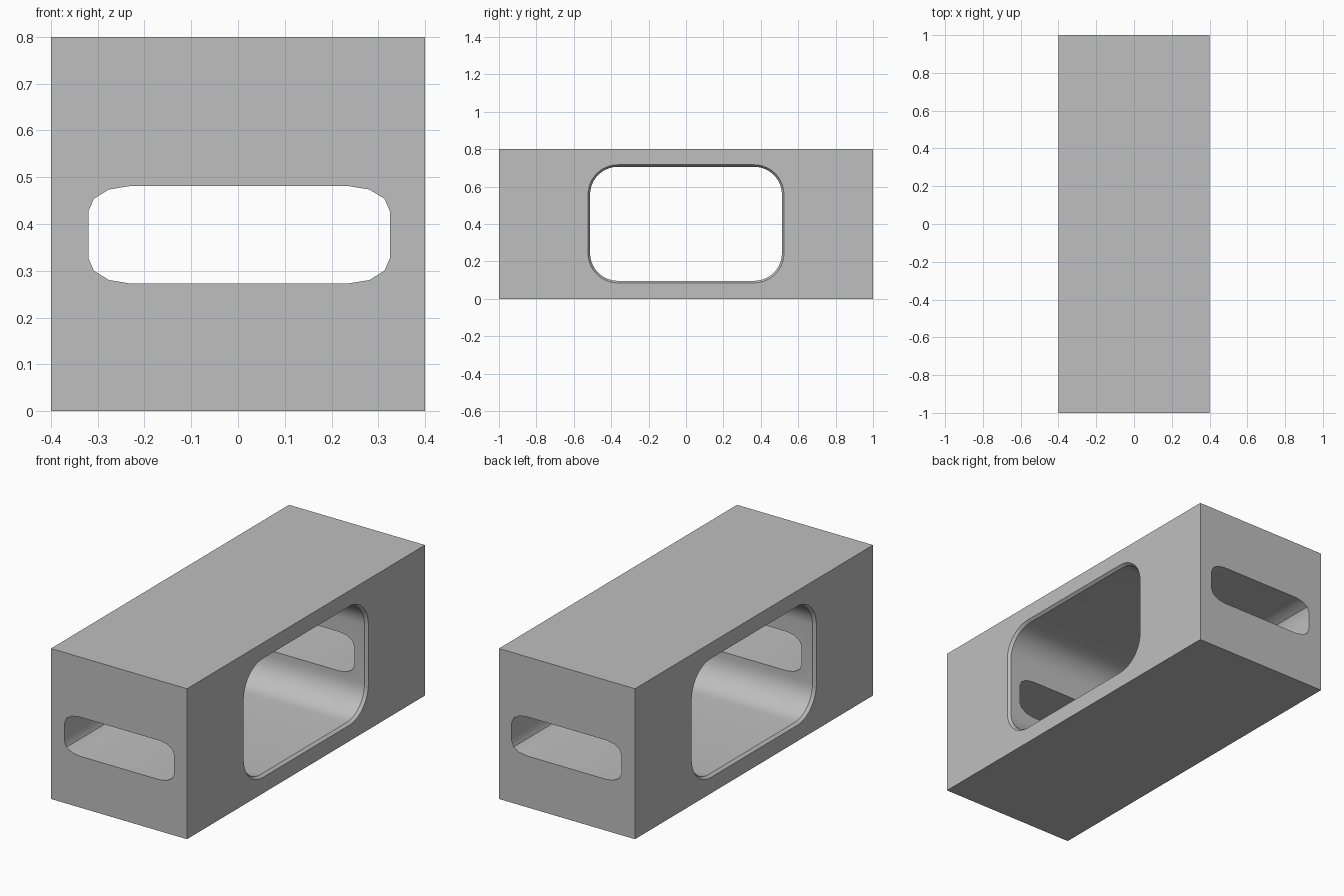
import bpy
import bmesh
import math

default_cube = bpy.data.objects.get("Cube")
if default_cube:
    bpy.data.objects.remove(default_cube, do_unlink=True)

grey = bpy.data.materials.new("plain_grey")
grey.use_nodes = True
colour = (0.52, 0.52, 0.52, 1)
grey.diffuse_color = colour
grey.node_tree.nodes["Principled BSDF"].inputs["Base Color"].default_value = colour


def rounded_rect(half_w, half_h, rx, rz, steps):
    """Points of a rectangle with elliptical corners, counter-clockwise."""
    points = []
    for quarter, (sx, sz) in enumerate([(1, 1), (-1, 1), (-1, -1), (1, -1)]):
        for i in range(steps + 1):
            a = (quarter + i / steps) * math.pi / 2
            points.append((sx * (half_w - rx) + rx * math.cos(a),
                           sz * (half_h - rz) + rz * math.sin(a)))
    return points


def loft(name, loops):
    """Closed solid through a series of matching loops."""
    bm = bmesh.new()
    rings = [[bm.verts.new(p) for p in loop] for loop in loops]
    for a, b in zip(rings, rings[1:]):
        for i in range(len(a)):
            j = (i + 1) % len(a)
            bm.faces.new((a[i], a[j], b[j], b[i]))
    bm.faces.new(rings[0])
    bm.faces.new(rings[-1])
    bmesh.ops.recalc_face_normals(bm, faces=bm.faces)
    mesh = bpy.data.meshes.new(name)
    bm.to_mesh(mesh)
    bm.free()
    mesh.materials.append(grey)
    obj = bpy.data.objects.new(name, mesh)
    bpy.context.collection.objects.link(obj)
    return obj


# Main block
bpy.ops.mesh.primitive_cube_add(size=1, location=(0, 0, 0.4))
block = bpy.context.object
block.name = "hollow_block"
block.scale = (0.8, 2, 0.8)
bpy.ops.object.transform_apply(location=True, scale=True)
block.data.materials.append(grey)

# Side opening, flared at both mouths to leave a narrow bevel
bevel_w, bevel_d = 0.011, 0.015
loops = []
for x, grow in [(-0.4 - bevel_d, bevel_w), (-0.4 + bevel_d, -bevel_w),
                (0.4 - bevel_d, -bevel_w), (0.4 + bevel_d, bevel_w)]:
    outline = rounded_rect(0.524 + grow, 0.316 + grow, 0.16 + grow, 0.16 + grow, 10)
    loops.append([(x, y, z + 0.401) for y, z in outline])
opening = loft("side_opening_cutter", loops)

# Long slot running from front to back
outline = rounded_rect(0.3225, 0.104, 0.088, 0.054, 3)
slot = loft("end_slot_cutter",
            [[(x + 0.0025, y, z + 0.377) for x, z in outline] for y in (-1.1, 1.1)])

# Cut the openings and shade the rounded corners
bpy.ops.object.select_all(action='DESELECT')
block.select_set(True)
bpy.context.view_layer.objects.active = block
for cutter in (opening, slot):
    cutter.hide_render = True
    cut = block.modifiers.new(cutter.name, 'BOOLEAN')
    cut.operation = 'DIFFERENCE'
    cut.solver = 'EXACT'
    cut.object = cutter
    bpy.ops.object.modifier_apply(modifier=cut.name)
    bpy.data.objects.remove(cutter, do_unlink=True)
bpy.ops.object.shade_smooth_by_angle(angle=math.radians(34.5))
